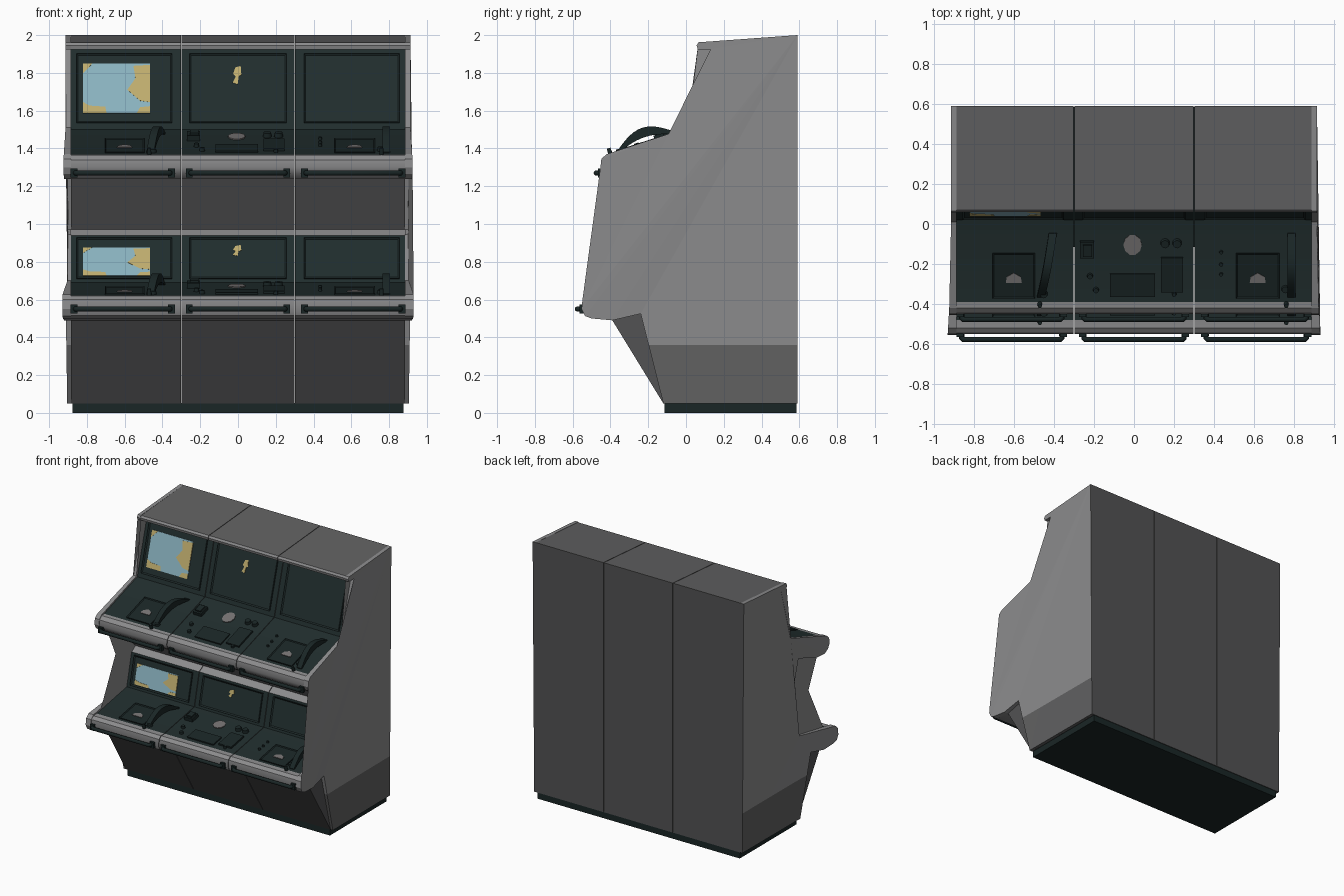
import bpy, bmesh, math
from mathutils import Matrix, Vector

if "Cube" in bpy.data.objects:
    bpy.data.objects.remove(bpy.data.objects["Cube"])


def mat(name, r, g, b):
    m = bpy.data.materials.new(name)
    m.diffuse_color = (r, g, b, 1)
    m.use_nodes = True
    m.node_tree.nodes["Principled BSDF"].inputs["Base Color"].default_value = m.diffuse_color
    return m


LIGHT = mat("light_grey", .26, .26, .265)
MID = mat("mid_grey", .12, .12, .122)
DARK = mat("dark_grey", .085, .085, .087)
PANEL = mat("dark_green_panel", .015, .027, .027)
BLACK = mat("black_green_fittings", .010, .019, .019)
BLUE = mat("screen_blue", .26, .46, .54)
SAND = mat("map_sand", .54, .43, .16)
PALE = mat("pad_grey", .18, .17, .17)


def finish(bm, name, mats):
    bmesh.ops.recalc_face_normals(bm, faces=bm.faces[:])
    me = bpy.data.meshes.new(name)
    bm.to_mesh(me)
    bm.free()
    for m in mats:
        me.materials.append(m)
    ob = bpy.data.objects.new(name, me)
    bpy.context.collection.objects.link(ob)
    return ob


def frame(a, b):
    """Matrix whose x runs sideways, y from a to b up a sloped face, z out of it."""
    v = Vector((0, b[0] - a[0], b[1] - a[1]))
    length = v.length
    v.normalize()
    n = Vector((1, 0, 0)).cross(v)
    m = Matrix.Identity(4)
    for i in range(3):
        m[i][0], m[i][1], m[i][2] = (1, 0, 0)[i], v[i], n[i]
    m[1][3], m[2][3] = a
    return m, length


def plate(fr, name, pts, h, material, base=-.004, inset=0):
    """Polygon (x, t) raised by h from a sloped face, with an optional sunken middle."""
    m, length = fr
    bm = bmesh.new()
    lo = [bm.verts.new(m @ Vector((x, t * length, base))) for x, t in pts]
    hi = [bm.verts.new(m @ Vector((x, t * length, h))) for x, t in pts]
    k = len(pts)
    for i in range(k):
        bm.faces.new((lo[i], lo[(i + 1) % k], hi[(i + 1) % k], hi[i]))
    bm.faces.new(lo[::-1])
    top = bm.faces.new(hi)
    bm.normal_update()
    if inset:
        bmesh.ops.inset_region(bm, faces=[top], thickness=inset, depth=0)
        bmesh.ops.translate(bm, verts=top.verts[:], vec=-(h - .002) * top.normal)
    return finish(bm, name, [material])


def rect(x0, x1, t0, t1):
    return [(x0, t0), (x1, t0), (x1, t1), (x0, t1)]


def knob(fr, name, x, t, r, h):
    bm = bmesh.new()
    bmesh.ops.create_cone(bm, cap_ends=True, segments=14, radius1=r, radius2=r * .85, depth=h,
                          matrix=fr[0] @ Matrix.Translation((x, t * fr[1], h / 2 - .002)))
    return finish(bm, name, [BLACK])


# Centre section profile: y, z, material slot of the strip that starts there
mats = [LIGHT, MID, DARK, PANEL]
core = [(-.12, .05, 2), (-.39, .49, 0), (-.50, .50, 0), (-.535, .515, 0), (-.55, .55, 0),
        (-.545, .60, 0), (-.52, .62, 0), (-.48, .622, 3), (-.11, .69, 3), (-.05, .94, 0),
        (0, .97, 0), (-.30, 1.24, 0), (-.40, 1.24, 0), (-.435, 1.265, 0), (-.45, 1.30, 0),
        (-.445, 1.34, 0), (-.42, 1.365, 0), (-.39, 1.368, 3), (.02, 1.50, 3), (.14, 1.925, 3),
        (.065, 1.925, 0), (.06, 1.945, 0), (.07, 1.96, 1), (.59, 2.0, 2), (.59, .05, 2)]
for name, x0, x1 in (("left", -.885, -.302), ("middle", -.298, .298), ("right", .302, .885)):
    bm = bmesh.new()
    a = [bm.verts.new((x0, y, z)) for y, z, _ in core]
    b = [bm.verts.new((x1, y, z)) for y, z, _ in core]
    for i, p in enumerate(core):
        j = (i + 1) % len(core)
        bm.faces.new((a[i], a[j], b[j], b[i])).material_index = p[2]
    for cap in (a, b):
        bm.faces.new(cap).material_index = 2
    finish(bm, name + "_console_body", mats)

# Side panels: raised rim around the desks, cut back behind the aprons, flared at the front
side = [(-.12, .05), (-.24, .525), (-.39, .49), (-.50, .50), (-.535, .513), (-.553, .55),
        (-.548, .60), (-.52, .628), (-.11, .70), (-.055, .945), (-.005, .972), (-.10, 1.31),
        (-.30, 1.24), (-.40, 1.238), (-.437, 1.265), (-.453, 1.30), (-.448, 1.345), (-.42, 1.37),
        (.01, 1.51), (.13, 1.925), (.062, 1.925), (.056, 1.945), (.066, 1.962), (.59, 2.0),
        (.59, .05)]
for s, name in ((-1, "left_side_panel"), (1, "right_side_panel")):
    bm = bmesh.new()
    a = [bm.verts.new((s * .8852, y, z)) for y, z in side]
    b = [bm.verts.new((s * (.9 + .06 * max(0, -y - .05) + (.013 if z > 1.4 else 0)), y, z))
         for y, z in side]
    for i in range(len(side)):
        j = (i + 1) % len(side)
        bm.faces.new((a[i], a[j], b[j], b[i]))
    bm.faces.new(a)
    bm.faces.new(b)
    bmesh.ops.triangulate(bm, faces=bm.faces[:])
    bmesh.ops.bisect_plane(bm, geom=bm.verts[:] + bm.edges[:] + bm.faces[:],
                           plane_co=(0, 0, .36), plane_no=(0, 0, 1))
    bm.normal_update()
    for f in bm.faces:
        c = f.calc_center_median()
        if c.z < .36:
            f.material_index = 1
        if abs(f.normal.y) > .95 and c.y > .58:
            f.material_index = 2
    finish(bm, name, [LIGHT, MID, DARK])

# Plinth
bm = bmesh.new()
bmesh.ops.create_cube(bm, size=1, matrix=Matrix.Translation((0, .235, .026))
                      @ Matrix.Diagonal((1.75, .70, .052, 1)))
finish(bm, "plinth", [BLACK])

levels = (("lower", (-.48, .622), (-.11, .69), (-.05, .94), (.14, .74), -.55, .55),
          ("upper", (-.39, 1.368), (.02, 1.50), (.14, 1.925), (.20, .82), -.45, 1.27))
coasts = [[(.75, .95), (1, .97), (1, .22), (.85, .25), (.66, .47), (.78, .7)],
          [(0, 0), (.35, 0), (.33, .13), (.1, .15), (0, .22)],
          [(0, 1), (.14, 1), (0, .8)],
          [(.8, 0), (1, 0), (1, .14), (.85, .12)]]
for lv, p0, p1, p2, (m0, m1), ry, rz in levels:
    desk, back = frame(p0, p1), frame(p1, p2)

    # Screens with a sunken face, the map and the small marker
    for x0, x1 in ((-.855, -.35), (-.257, .257), (.35, .855)):
        plate(back, lv + "_screen", rect(x0, x1, .08, .94), .01, PANEL, inset=.012)
    plate(back, lv + "_map", rect(-.82, -.465, m0, m1), .006, BLUE)
    for c in coasts:
        plate(back, lv + "_map_land", [(-.82 + .355 * u, m0 + (m1 - m0) * v) for u, v in c],
              .008, SAND)
    plate(back, lv + "_marker", [(-.028, .58), (-.002, .56), (.004, .66), (.018, .68),
                                 (.014, .79), (-.014, .77), (-.026, .69), (-.012, .66)],
          .006, SAND)

    # Desk pads and boxes
    for x0, x1 in ((-.705, -.495), (.51, .725)):
        plate(desk, lv + "_pad", rect(x0, x1, .05, .6), .008, BLACK, inset=.01)
        c = (x0 + x1) / 2
        plate(desk, lv + "_pad_mark", [(c - .04, .24), (c + .04, .24), (c + .035, .31),
                                       (c, .36), (c - .035, .31)], .007, PALE)
    for x0, x1, t0, t1, h in ((-.27, -.2, .55, .75, .028), (-.255, -.21, .58, .72, .04),
                              (-.12, .105, .07, .35, .01), (.135, .245, .13, .55, .014)):
        plate(desk, lv + "_control_box", rect(x0, x1, t0, t1), h, BLACK)
    plate(desk, lv + "_speaker", [(-.007 + .046 * math.cos(i * math.pi / 5),
                                   .70 + .125 * math.sin(i * math.pi / 5)) for i in range(10)],
          .006, PALE)

    # Knobs and small buttons
    for x, t, r, h in ((.155, .72, .024, .025), (.215, .72, .024, .025), (-.22, .32, .015, .02),
                       (-.19, .15, .015, .02), (.2, .10, .012, .02), (.435, .61, .01, .015),
                       (.435, .46, .01, .015), (.435, .34, .01, .015), (-.45, .1, .02, .02),
                       (.755, .16, .02, .02), (-.47, -.02, .012, .04), (.76, -.02, .012, .04)):
        knob(desk, lv + "_knob", x, t, r, h)

    # Arched levers
    for xa, xb in ((-.465, -.405), (.785, .785)):
        bm = bmesh.new()
        rings = []
        for i in range(15):
            k = i / 14
            x, y = xa + (xb - xa) * k, (.06 + .78 * k) * desk[1]
            top = .08 * math.sin(math.pi * k) + .006
            low = top * .5 - .008
            rings.append([bm.verts.new(desk[0] @ Vector((x + dx, y, h)))
                          for dx, h in ((-.02, low), (.02, low), (.02, top), (-.02, top))])
        for r, q in zip(rings, rings[1:]):
            for j in range(4):
                n = (j + 1) % 4
                bm.faces.new((r[j], r[n], q[n], q[j]))
        bm.faces.new(rings[0])
        bm.faces.new(rings[-1])
        finish(bm, lv + "_lever", [BLACK])

    # Hand rails with end mounts
    for c in (-.61, 0, .61):
        cu = bpy.data.curves.new(lv + "_hand_rail", "CURVE")
        cu.dimensions = "3D"
        cu.bevel_depth, cu.bevel_resolution, cu.use_fill_caps = .014, 2, True
        sp = cu.splines.new("POLY")
        pts = [(-.25, .02), (-.25, -.018), (-.242, -.026), (.242, -.026), (.25, -.018), (.25, .02)]
        sp.points.add(len(pts) - 1)
        for p, (x, y) in zip(sp.points, pts):
            p.co = (c + x, ry + y, rz, 1)
        cu.materials.append(BLACK)
        bpy.context.collection.objects.link(bpy.data.objects.new(lv + "_hand_rail", cu))
        for s in (-1, 1):
            bm = bmesh.new()
            bmesh.ops.create_cube(bm, size=1, matrix=Matrix.Translation((c + s * .258, ry, rz))
                                  @ Matrix.Diagonal((.035, .03, .045, 1)))
            finish(bm, lv + "_rail_mount", [BLACK])

# Smooth the rounded fronts, levers and knobs, keeping edges sharp
for ob in bpy.context.scene.objects:
    if ob.type == "MESH" and any(w in ob.name for w in ("body", "lever", "knob")):
        ob.select_set(True)
        bpy.context.view_layer.objects.active = ob
bpy.ops.object.shade_smooth_by_angle(angle=math.radians(35))
